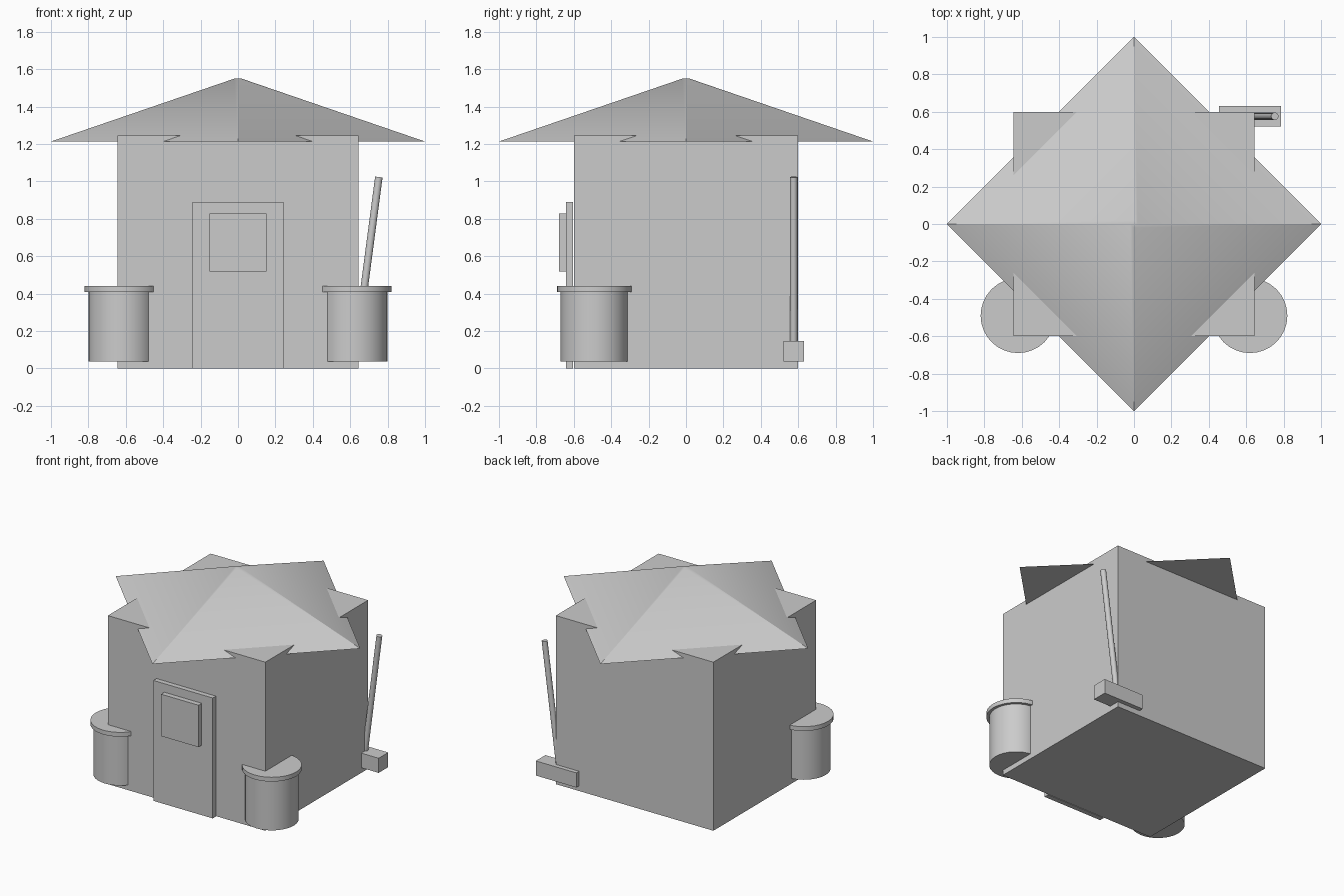
import bpy, math
from mathutils import Vector

if "Cube" in bpy.data.objects:
    bpy.data.objects.remove(bpy.data.objects["Cube"])


def smooth(ob):
    bpy.ops.object.shade_smooth_by_angle(angle=math.radians(30))
    return ob


def box(name, x, y, z):
    """Box from (min, max) ranges on each axis."""
    bpy.ops.mesh.primitive_cube_add(size=1, location=[(a + b) / 2 for a, b in (x, y, z)])
    ob = bpy.context.object
    ob.name = name
    ob.scale = [b - a for a, b in (x, y, z)]
    bpy.ops.object.transform_apply(location=False, rotation=False, scale=True)
    return ob


def rod(name, start, end, r, sides=32):
    """Cylinder between two points."""
    a, b = Vector(start), Vector(end)
    bpy.ops.mesh.primitive_cylinder_add(
        vertices=sides, radius=r, depth=(b - a).length, location=(a + b) / 2,
        rotation=(b - a).to_track_quat('Z', 'Y').to_euler())
    bpy.context.object.name = name
    return smooth(bpy.context.object)


# Hut walls
box("hut_body", (-0.644, 0.644), (-0.6, 0.6), (0, 1.246))

# Four-sided roof with corners on the axes and a tiny flat tip
bpy.ops.mesh.primitive_cone_add(vertices=4, radius1=1.0, radius2=0.02,
                                depth=0.336, location=(0, 0, 1.381))
bpy.context.object.name = "roof"
smooth(bpy.context.object)

# Door and its window panel
box("door", (-0.243, 0.243), (-0.642, -0.605), (0, 0.89))
box("door_window", (-0.153, 0.153), (-0.68, -0.642), (0.517, 0.827))

# Barrels with lids at the front corners
for side, x in (("left", -0.62), ("right", 0.62)):
    rod(f"barrel_{side}", (x, -0.49, 0.038), (x, -0.49, 0.41), 0.18)
    rod(f"barrel_lid_{side}", (x, -0.49, 0.408), (x, -0.49, 0.44), 0.2)

# Broom leaning at the back right corner
box("broom_head", (0.455, 0.786), (0.52, 0.632), (0.038, 0.146))
rod("broom_handle", (0.63, 0.576, 0.09), (0.753, 0.576, 1.023), 0.02, 16)
